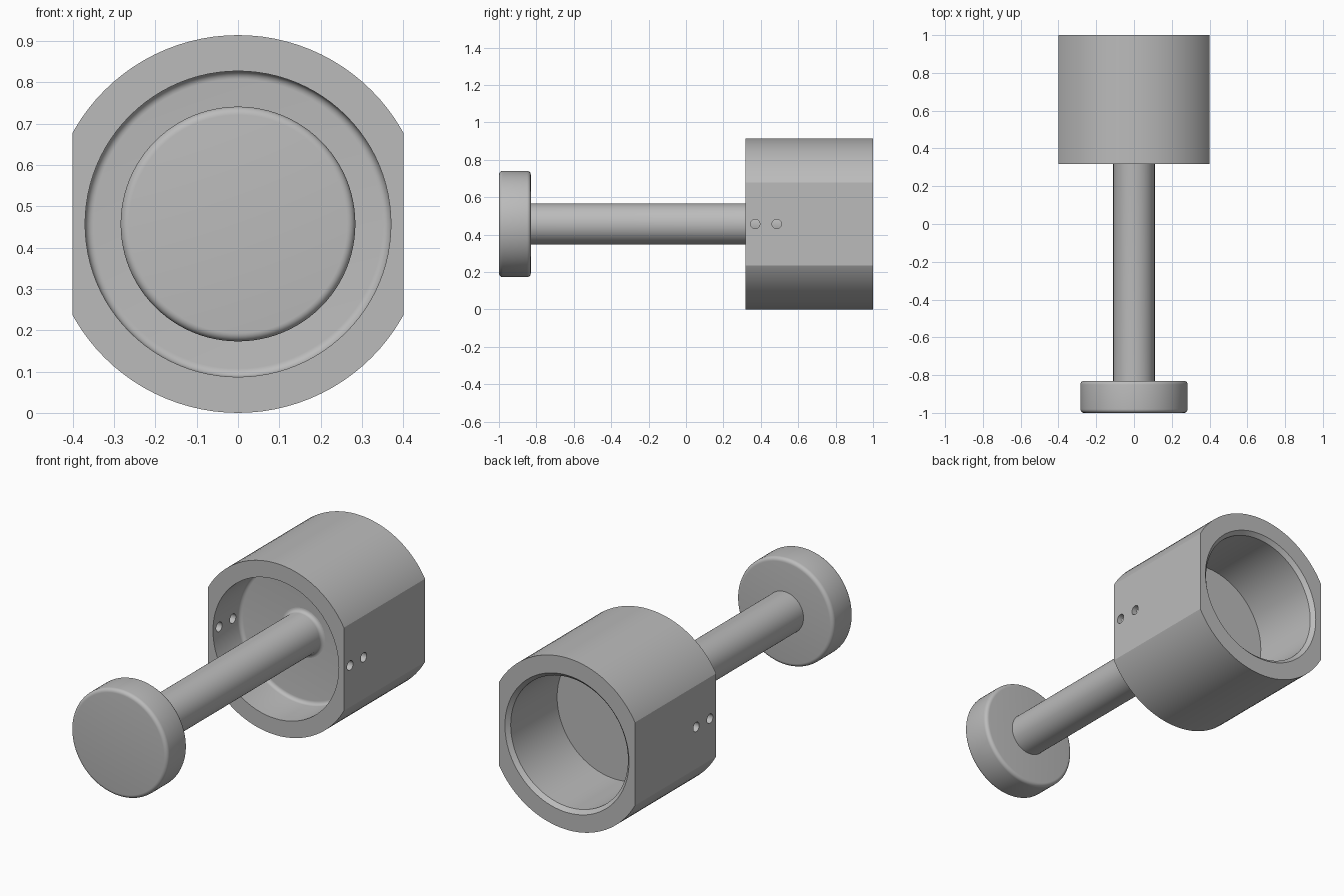
import bpy, bmesh, math
from mathutils import Vector, Matrix

if "Cube" in bpy.data.objects:
    bpy.data.objects.remove(bpy.data.objects["Cube"], do_unlink=True)

SEGMENTS = 96
RADIUS = 0.457          # housing radius, also the height of the axis
FLAT = 0.4              # half width across the side flats
AXIS = Vector((0, 0, RADIUS))

grey = bpy.data.materials.new("satin_grey")
grey.use_nodes = True
colour = (0.5, 0.5, 0.5, 1)
grey.diffuse_color = colour
grey.node_tree.nodes["Principled BSDF"].inputs["Base Color"].default_value = colour


def arc(r, y, size, start, end, steps=6):
    """Quarter-round profile points about (r, y), angles in degrees."""
    angles = [math.radians(start + (end - start) * i / steps) for i in range(steps + 1)]
    return [(r + size * math.cos(a), y + size * math.sin(a)) for a in angles]


def lathe(profile, closed=False):
    """Revolve (radius, y) points about the long axis."""
    bm = bmesh.new()
    verts = [bm.verts.new((r, y, RADIUS)) for r, y in profile]
    edges = [bm.edges.new(pair) for pair in zip(verts, verts[1:])]
    if closed:
        edges.append(bm.edges.new((verts[-1], verts[0])))
    bmesh.ops.spin(bm, geom=verts + edges, cent=AXIS, axis=(0, 1, 0),
                   angle=math.tau, steps=SEGMENTS, use_duplicate=False)
    bmesh.ops.remove_doubles(bm, verts=bm.verts, dist=1e-5)
    bmesh.ops.recalc_face_normals(bm, faces=bm.faces)
    return bm


def finish(bm, name):
    mesh = bpy.data.meshes.new(name)
    bm.to_mesh(mesh)
    bm.free()
    mesh.materials.append(grey)
    obj = bpy.data.objects.new(name, mesh)
    bpy.context.collection.objects.link(obj)
    return obj


def smooth(obj):
    bpy.ops.object.select_all(action='DESELECT')
    obj.select_set(True)
    bpy.context.view_layer.objects.active = obj
    bpy.ops.object.shade_smooth_by_angle(angle=math.radians(25))


# Housing: cup at each end with a dividing wall, rounded inner corner at the front
bm = lathe([(0, 0.59), (0.345, 0.59), (0.345, 0.98), (0.365, 1.0),
            (RADIUS, 1.0), (RADIUS, 0.318), (0.37, 0.318)]
           + arc(0.35, 0.525, 0.02, 0, 90) + [(0, 0.545)])

# Side flats
for side in (-1, 1):
    cut = bmesh.ops.bisect_plane(bm, geom=bm.verts[:] + bm.edges[:] + bm.faces[:],
                                 plane_co=(side * FLAT, 0, 0), plane_no=(side, 0, 0),
                                 clear_outer=True)
    rim = [e for e in bm.edges if e.is_boundary]
    bmesh.ops.contextual_create(bm, geom=rim)
bmesh.ops.recalc_face_normals(bm, faces=bm.faces)
housing = finish(bm, "housing")

# Two cross holes drilled through both flats
bm = bmesh.new()
for y in (0.37, 0.485):
    place = Matrix.Translation((0, y, RADIUS)) @ Matrix.Rotation(math.pi / 2, 4, 'Y')
    bmesh.ops.create_cone(bm, cap_ends=True, segments=32, radius1=0.025,
                          radius2=0.025, depth=1.2, matrix=place)
drill = finish(bm, "hole_cutter")
drill.hide_render = True
holes = housing.modifiers.new("holes", 'BOOLEAN')
holes.operation = 'DIFFERENCE'
holes.solver = 'EXACT'
holes.object = drill
bpy.context.view_layer.objects.active = housing
bpy.ops.object.modifier_apply(modifier="holes")
bpy.data.objects.remove(drill, do_unlink=True)
smooth(housing)

# Rod, flared where it meets the dividing wall
rod = lathe([(0, -0.84), (0.11, -0.84)] + arc(0.13, 0.525, 0.02, 180, 90) + [(0.13, 0.55), (0, 0.55)])
smooth(finish(rod, "rod"))

# Knob with rounded rims
knob = lathe([(0, -1.0)] + arc(0.264, -0.98, 0.02, -90, 0)
             + arc(0.264, -0.85, 0.02, 0, 90) + [(0, -0.83)])
smooth(finish(knob, "knob"))
